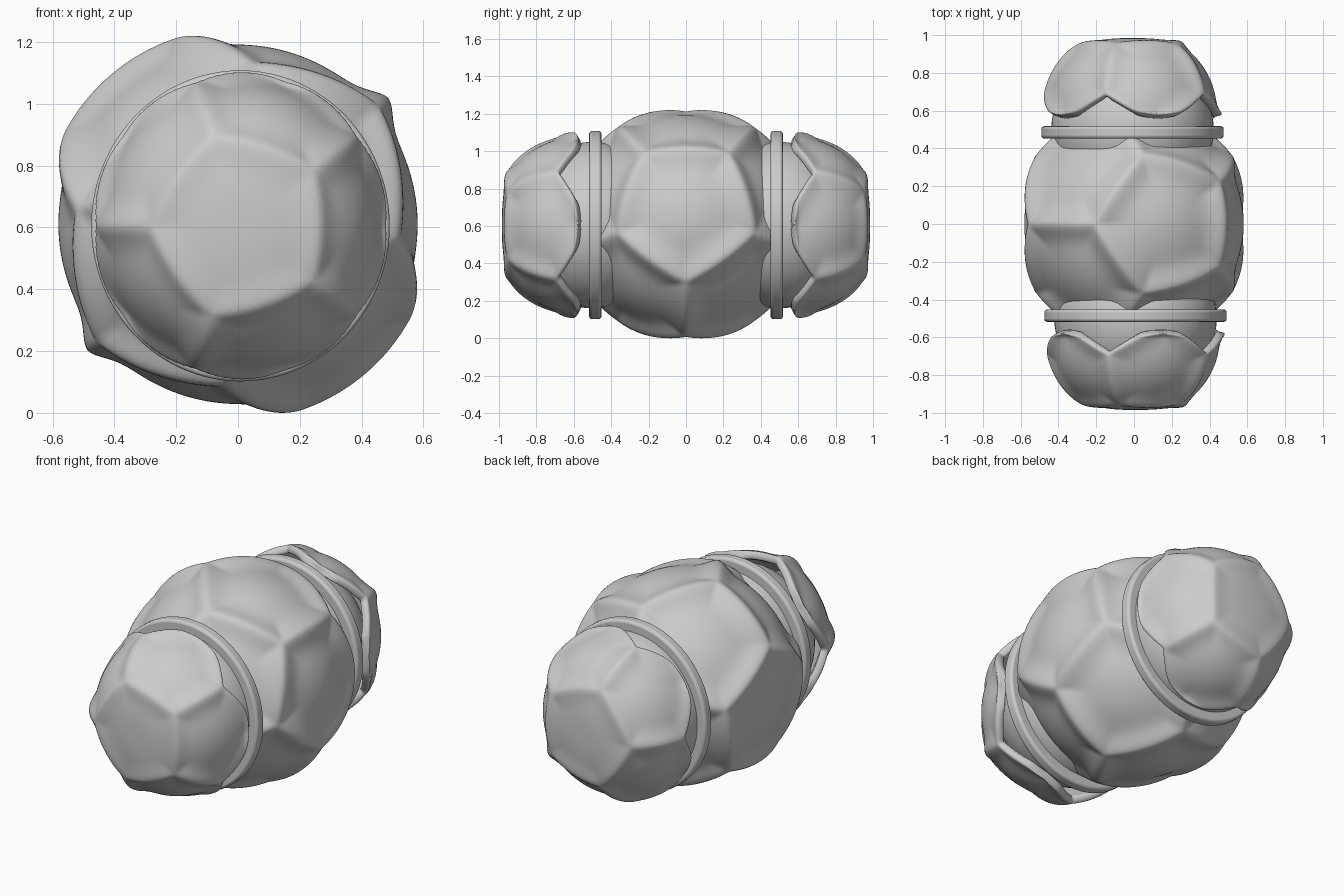
import bpy, bmesh, math
from mathutils import Vector, Matrix

if "Cube" in bpy.data.objects:
    bpy.data.objects.remove(bpy.data.objects["Cube"])

PHI = (1 + 5 ** 0.5) / 2


def cyc(v):
    x, y, z = v
    return [(x, y, z), (y, z, x), (z, x, y)]


SIGNS = [(a, b) for a in (1, -1) for b in (1, -1)]
CORNERS = [Vector(p) for a, b in SIGNS for p in cyc((a * PHI, 0, b / PHI))]
CORNERS += [Vector((a, b, c)) for a, b in SIGNS for c in (1, -1)]
NORMALS = [Vector(p).normalized() for a, b in SIGNS for p in cyc((a * PHI, b, 0))]


def ridged_dodecahedron(keep, cuts, R, base, width):
    """Domed pentagon panels with raised, softly filleted ridges between them."""
    bm = bmesh.new()
    vs = [bm.verts.new(c) for c in CORNERS]
    for n in NORMALS:
        if not keep(n):
            continue
        five = sorted(vs, key=lambda v: -v.co.dot(n))[:5]
        u = n.orthogonal().normalized()
        w = n.cross(u)
        five.sort(key=lambda v: math.atan2(v.co.dot(w), v.co.dot(u)))
        mid = bm.verts.new(sum((v.co for v in five), Vector()) / 5)
        for i in range(5):
            bm.faces.new((mid, five[i], five[(i + 1) % 5]))
    bmesh.ops.delete(bm, geom=[v for v in bm.verts if not v.link_faces], context='VERTS')
    bmesh.ops.subdivide_edges(bm, edges=bm.edges[:], cuts=cuts, use_grid_fill=True)
    for v in bm.verts:
        d = v.co.normalized()
        n1, n2 = sorted(NORMALS, key=lambda n: -d.dot(n))[:2]
        e = math.asin(max(0.0, min(1.0, d.dot((n1 - n2).normalized()))))
        v.co = d * R * (base + (1 - base) * math.exp(-(e / width) ** 1.7))
    return bm


def finish(bm, name, centre):
    # make sure faces point away from the centre
    bm.normal_update()
    if sum(f.normal.dot(f.calc_center_median() - centre) for f in bm.faces) < 0:
        bmesh.ops.reverse_faces(bm, faces=bm.faces[:])
    me = bpy.data.meshes.new(name)
    bm.to_mesh(me)
    bm.free()
    for p in me.polygons:
        p.use_smooth = True
    ob = bpy.data.objects.new(name, me)
    bpy.context.collection.objects.link(ob)
    return ob


# central body
bm = ridged_dodecahedron(lambda n: True, 19, 0.635, 0.915, 0.12)
bm.transform(Matrix.Translation((0, 0, 0.61)) @ Matrix.Rotation(math.radians(-130), 4, 'Y'))
finish(bm, "body", Vector((0, 0, 0.61)))

AXIS = Vector((1, 0, PHI)).normalized()
TURN = Matrix.Rotation(-math.atan(1 / PHI), 4, 'Y')

for side, s in (("front", -1), ("back", 1)):
    ox = -0.008 * s

    # panelled cap: half of the shape, with a zigzag rim
    bm = ridged_dodecahedron(lambda n: n.dot(AXIS) > 0.1, 10, 0.5, 0.93, 0.12)
    bm.transform(TURN)
    for v in bm.verts:
        t = v.co.z / 0.5
        if t < 0:
            t *= 0.3
        y = 0.6 + 0.46 * t - 0.077 * max(t, 0) ** 8
        v.co = Vector((ox - 0.96 * v.co.x, s * y, 0.605 + v.co.y))
    cap = finish(bm, side + "_cap", Vector((0, s * 0.6, 0.605)))
    m = cap.modifiers.new("thickness", 'SOLIDIFY')
    m.thickness = 0.045
    m.offset = -1
    m = cap.modifiers.new("round", 'SUBSURF')
    m.levels = m.render_levels = 1

    # smooth core under the cap
    bpy.ops.mesh.primitive_uv_sphere_add(segments=64, ring_count=32, radius=1,
                                         location=(ox, s * 0.5, 0.605))
    core = bpy.context.object
    core.name = side + "_core"
    core.scale = (0.43, 0.4, 0.445)
    bpy.ops.object.shade_smooth()

    # thin collar disc
    bpy.ops.mesh.primitive_cylinder_add(vertices=96, radius=0.503, depth=0.065,
                                        location=(ox, s * 0.485, 0.605),
                                        rotation=(math.pi / 2, 0, 0))
    collar = bpy.context.object
    collar.name = side + "_collar"
    collar.scale = (0.96, 1, 1)
    bpy.ops.object.transform_apply(location=False, rotation=True, scale=True)
    m = collar.modifiers.new("bevel", 'BEVEL')
    m.width = 0.015
    m.segments = 3
    bpy.ops.object.shade_smooth_by_angle()
